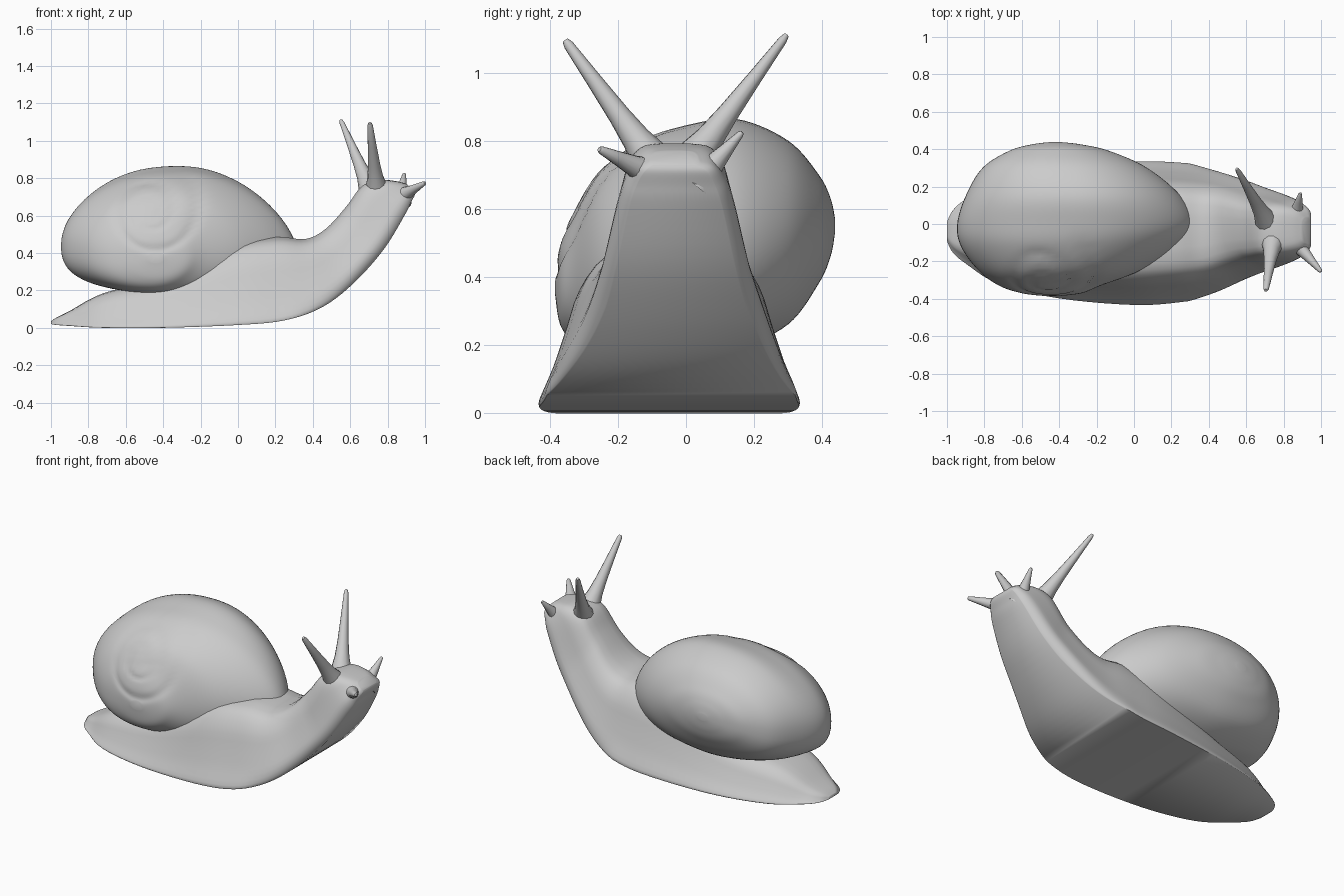
import bpy, bmesh, math
from mathutils import Vector

cube = bpy.data.objects.get("Cube")
if cube:
    bpy.data.objects.remove(cube, do_unlink=True)

grey = bpy.data.materials.new("plain grey")
grey.use_nodes = True
colour = (0.6, 0.6, 0.6, 1)
grey.diffuse_color = colour
grey.node_tree.nodes["Principled BSDF"].inputs["Base Color"].default_value = colour


def smooth_rows(rows, steps):
    """Catmull-Rom interpolation between rows of values."""
    out = []
    last = len(rows) - 1
    for i in range(last):
        a, b, c, d = (rows[max(0, min(last, i + k))] for k in (-1, 0, 1, 2))
        for s in range(steps):
            t = s / steps
            out.append([q + 0.5 * t * (r - p + t * (2*p - 5*q + 4*r - e + t * (3*(q - r) + e - p)))
                        for p, q, r, e in zip(a, b, c, d)])
    return out + [list(rows[-1])]


def ramp(value, low, high):
    return max(0, min(1, (value - low) / (high - low)))


def loft(name, rings, angle=45):
    """Skin closed rings and cap both ends."""
    bm = bmesh.new()
    loops = [[bm.verts.new(p) for p in ring] for ring in rings]
    n = len(loops[0])
    for lo, hi in zip(loops, loops[1:]):
        for i in range(n):
            j = (i + 1) % n
            bm.faces.new((lo[i], lo[j], hi[j], hi[i]))
    for cap in (loops[0], loops[-1]):
        bm.faces.new(cap)
    bmesh.ops.recalc_face_normals(bm, faces=bm.faces)
    mesh = bpy.data.meshes.new(name)
    bm.to_mesh(mesh)
    bm.free()
    mesh.materials.append(grey)
    obj = bpy.data.objects.new(name, mesh)
    bpy.context.collection.objects.link(obj)
    bpy.ops.object.select_all(action='DESELECT')
    obj.select_set(True)
    bpy.context.view_layer.objects.active = obj
    bpy.ops.object.shade_smooth_by_angle(angle=math.radians(angle))
    return obj


# Body: sole x, sole z, back x, back z, half width, centre y
sections = [
    (-1.0, .02, -1.0, .035, .05, -.04),
    (-.97, .015, -.97, .055, .11, -.04),
    (-.9, .01, -.9, .09, .17, -.04),
    (-.72, 0, -.72, .185, .27, -.05),
    (-.4, 0, -.4, .27, .345, -.05),
    (0, .015, -.05, .44, .38, -.05),
    (.25, .04, .2, .485, .37, -.045),
    (.45, .11, .36, .475, .34, -.04),
    (.62, .24, .47, .53, .285, -.03),
    (.78, .42, .58, .65, .225, -.03),
    (.89, .6, .66, .755, .175, -.03),
    (.925, .67, .75, .79, .145, -.03),
    (.945, .71, .84, .785, .115, -.03),
    (.945, .73, .9, .77, .075, -.035),
]
half = smooth_rows([(1, 0), (1, .05), (.9, .25), (.8, .5), (.7, .75), (.52, .94), (.22, 1)], 3)
outline = half + [[-u, v] for u, v in reversed(half)]
body_rings = []
for bx, bz, tx, tz, w, cy in smooth_rows(sections, 5):
    roll = .22 * ramp(bx, .3, .7)      # the sole edge rolls under along the neck
    broad = .28 * ramp(bx, .75, .92)   # the head is broad on top
    body_rings.append([(bx + (tx - bx) * v,
                        cy + w * u * (1 - roll * ramp(.25 - v, 0, .25) ** 2 + broad * v),
                        bz + (tz - bz) * v) for u, v in outline])
loft("body", body_rings, 60)

# Shell: y, min x, max x, min z, max z
slices = [
    (.438, -.45, -.39, .53, .57),
    (.425, -.55, -.28, .46, .63),
    (.39, -.67, -.13, .38, .7),
    (.3, -.81, .07, .26, .8),
    (.15, -.9, .25, .19, .863),
    (0, -.945, .32, .18, .845),
    (-.12, -.925, .23, .175, .805),
    (-.25, -.83, .03, .18, .715),
    (-.33, -.72, -.18, .21, .59),
    (-.37, -.6, -.28, .26, .49),
    (-.385, -.48, -.4, .35, .4),
]
apex = Vector((-.47, 0, .63))
inward = Vector((0, .85, -.5))
shell_rings = []
for y, x0, x1, z0, z1 in smooth_rows(slices, 7):
    ring = []
    for k in range(72):
        c, s = math.cos(math.tau * k / 72), math.sin(math.tau * k / 72)
        if c < 0:                      # fuller at the back
            s = math.copysign(abs(s) ** .88, s)
        p = Vector(((x0 + x1) / 2 + (x1 - x0) / 2 * c, y, (z0 + z1) / 2 + (z1 - z0) / 2 * s))
        p.z -= .35 * max(0, p.x + .3) ** 2 + .3 * max(0, -.45 - p.x) ** 2
        # Soft spiral seam winding in to the apex
        d = p - apex
        rho = math.hypot(d.x, d.z)
        if y < 0 and rho < .34:
            turn = math.atan2(d.z, d.x) / math.tau
            phase = (math.log(max(rho, .02) / .25) / math.log(2.1) - turn) % 1
            seam = math.exp(-(min(phase, 1 - phase) / .14) ** 2)
            fade = min(1, -y / .12) * min(1, (.34 - rho) / .06) * min(1, rho / .12)
            p += inward * .008 * seam * fade
        ring.append(p)
    shell_rings.append(ring)
loft("shell", shell_rings, 60)


# Tentacles: flared at the base, rounded at the tip
def tentacle(name, base, tip, radius, tip_radius):
    base, tip = Vector(base), Vector(tip)
    axis = tip - base
    turn = axis.to_track_quat('Z', 'Y')
    rings = []
    for t, f in ((-.1, 1.2), (0, 1), (.15, .65), (.35, .42), (.65, .2), (.96, 0), (1, -.25)):
        r = tip_radius + (radius - tip_radius) * f if f >= 0 else tip_radius * .6
        rings.append([base + axis * t + turn @ Vector((r * math.cos(math.tau * k / 12),
                                                       r * math.sin(math.tau * k / 12), 0))
                      for k in range(12)])
    loft(name, rings)


tentacle("left_eye_stalk", (.7, .03, .755), (.55, .295, 1.11), .058, .013)
tentacle("right_eye_stalk", (.74, -.11, .755), (.705, -.355, 1.095), .058, .015)
tentacle("left_feeler", (.865, .045, .69), (.89, .165, .825), .058, .01)
tentacle("right_feeler", (.865, -.1, .7), (1.0, -.255, .775), .058, .012)
